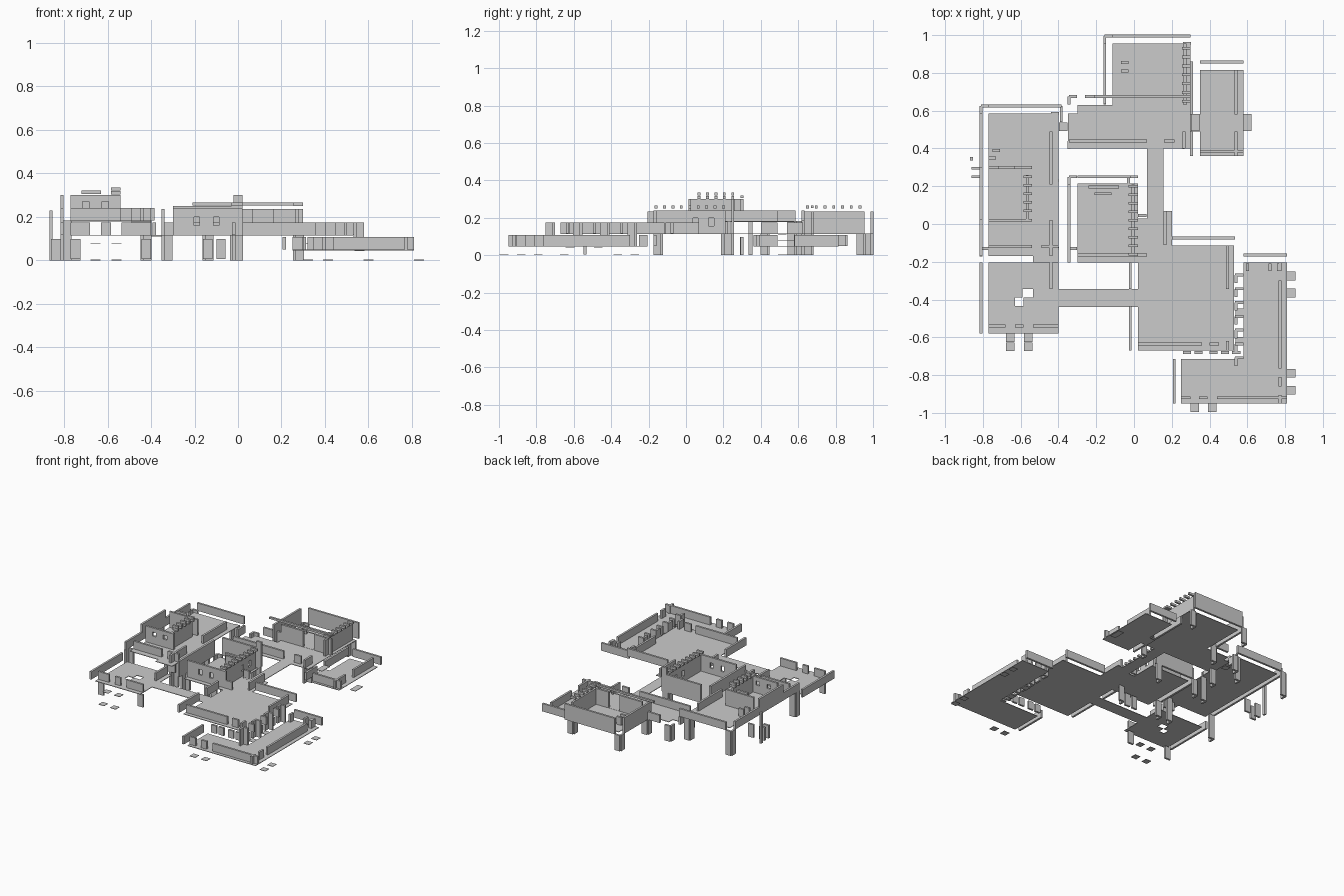
import bpy, bmesh

if "Cube" in bpy.data.objects:
    bpy.data.objects.remove(bpy.data.objects["Cube"])

T = 0.0075                       # half wall thickness
LOW, MID, HIGH = 0.05, 0.117, 0.182   # terrace levels
RAIL = 0.058                     # parapet height


class Part:
    """Collects boxes into one named object."""
    def __init__(self, name):
        self.name, self.bm = name, bmesh.new()

    def box(self, x0, x1, y0, y1, z0, z1):
        v = [self.bm.verts.new((x, y, z)) for z in (z0, z1)
             for x, y in ((x0, y0), (x1, y0), (x1, y1), (x0, y1))]
        for f in ((3, 2, 1, 0), (4, 5, 6, 7), (0, 1, 5, 4),
                  (1, 2, 6, 5), (2, 3, 7, 6), (3, 0, 4, 7)):
            self.bm.faces.new([v[i] for i in f])

    def floor(self, x0, x1, y0, y1, z):
        self.box(x0, x1, y0, y1, z - 0.004, z)

    def along_x(self, y, x0, x1, z0, z1):
        self.box(x0, x1, y - T, y + T, z0, z1)

    def along_y(self, x, y0, y1, z0, z1):
        self.box(x - T, x + T, y0, y1, z0, z1)

    def pierced(self, wall, c, a, b, z0, z1, centres, w, lo, hi):
        """Wall with a row of openings."""
        p = a
        for m in centres:
            wall(c, p, m - w / 2, z0, z1)
            wall(c, m - w / 2, m + w / 2, z0, lo)
            wall(c, m - w / 2, m + w / 2, hi, z1)
            p = m + w / 2
        wall(c, p, b, z0, z1)

    def corner_posts(self, spots, top):
        """L-shaped pairs of narrow support panels."""
        for x, y in spots:
            self.along_x(y, x, x + 0.043, 0, top)
            self.along_y(x, y - 0.043, y, 0, top)

    def beams(self, x0, x1, y0, y1, n, z):
        for i in range(n):
            y = y0 + (y1 - y0) * i / (n - 1)
            self.box(x0, x1, y - T, y + T, z, z + 0.016)

    def done(self):
        me = bpy.data.meshes.new(self.name)
        self.bm.to_mesh(me)
        self.bm.free()
        bpy.context.collection.objects.link(bpy.data.objects.new(self.name, me))


# front left terrace, with two floor hatches
p = Part("front_left_terrace")
p.floor(-.77, -.40, -.58, -.435, MID)
p.floor(-.77, -.63, -.435, -.39, MID)
p.floor(-.585, -.40, -.435, -.39, MID)
p.floor(-.77, -.59, -.39, -.345, MID)
p.floor(-.535, -.40, -.39, -.345, MID)
p.floor(-.77, -.40, -.345, -.205, MID)
p.along_y(-.81, -.58, -.205, MID, MID + RAIL)
p.along_y(-.44, -.345, -.205, MID, MID + RAIL)
for a, b in ((-.77, -.68), (-.63, -.585), (-.535, -.40)):
    p.along_x(-.54, a, b, MID, MID + RAIL)
p.along_x(-.54, -.77, -.725, .005, .097)
p.along_x(-.54, -.445, -.40, .005, .097)
p.done()

# high left terrace
p = Part("high_left_terrace")
p.floor(-.77, -.40, -.17, .585, HIGH)
p.floor(-.535, -.40, -.205, -.17, HIGH)
top = HIGH + RAIL
p.along_y(-.81, -.17, .585, HIGH, top)
p.along_x(.625, -.77, -.385, HIGH, top)
p.along_y(-.44, -.17, .02, HIGH, top)
p.along_y(-.44, .21, .49, HIGH, top)
p.along_x(-.12, -.77, -.54, HIGH, top)
p.along_x(-.12, -.49, -.40, HIGH, top)
p.along_x(-.165, -.49, -.40, MID, HIGH)
p.done()

# upper room on the high terrace
p = Part("upper_room")
p.pierced(p.along_x, .02, -.77, -.54, HIGH, .30, (-.70, -.61), .03, .24, .27)
p.along_x(.30, -.77, -.54, HIGH, .30)
p.along_y(-.565, .02, .26, HIGH, .30)
p.along_y(-.81, .02, .30, HIGH, .30)
for x in (-.75, -.73):
    p.along_x(.39 if x > -.74 else .35, x - .02, x + .02, HIGH, top)
p.beams(-.585, -.54, .07, .25, 5, .32)
p.beams(-.585, -.54, .07, .25, 5, .302)
p.along_x(.30, -.72, -.63, .305, .32)
p.done()

p = Part("high_terrace_supports")
p.corner_posts([(-.81, .625), (-.44, .585), (-.81, -.13), (-.44, -.13),
                (-.44, .23)], HIGH)
p.along_y(-.86, .335, .355, 0, .23)
for y in (.25, .295):
    p.along_x(y, -.86, -.815, 0, .097)
p.along_x(.30, -.77, -.725, 0, .097)
p.done()

# central house
p = Part("central_house")
p.floor(-.30, .07, -.205, .03, MID)
p.floor(-.30, .02, .03, .215, MID)
p.along_y(-.345, -.205, .21, MID, .235)
p.along_x(.25, -.30, .02, MID, .25)
p.pierced(p.along_y, -.005, -.17, .21, MID, .24, (.05, .135), .027, .155, .20)
p.pierced(p.along_x, -.165, -.30, .02, MID, .24, (-.19, -.10), .027, .16, .20)
p.along_x(-.165, .02, .07, MID, MID + RAIL)
p.along_x(.195, -.24, -.08, MID, MID + RAIL)
p.along_x(.16, -.21, -.12, MID, MID + RAIL)
p.beams(-.03, .02, -.16, .20, 9, .25)
p.along_x(.25, -.02, .02, .25, .30)
p.done()

p = Part("central_house_supports")
p.corner_posts([(-.345, .25), (-.345, -.13), (-.03, .25), (-.02, -.13)], MID)
for a in (-.16, -.10):
    p.along_x(-.165, a, a + .043, .005, .097)
p.done()

# walkways
p = Part("walkways")
p.floor(.07, .157, -.12, .40, MID)
p.floor(.157, .20, -.12, .07, MID)
p.floor(-.40, .02, -.44, -.345, MID)
p.along_y(.165, -.11, .07, MID, MID + RAIL)
p.along_x(.045, .02, .065, MID, MID + RAIL)
p.done()

# main front terrace
p = Part("main_terrace")
top = MID + RAIL
p.floor(.02, .53, -.67, -.115, MID)
p.floor(.02, .07, -.205, -.11, MID)
p.along_y(-.02, -.67, -.435, MID, top)
p.along_y(-.02, -.345, -.205, MID, top)
p.along_x(-.075, .20, .535, MID, top)
p.along_y(.495, -.345, -.115, MID, top)
p.along_x(-.635, .02, .36, MID, top)
p.along_x(-.635, .40, .45, MID, top)
p.along_y(.495, -.67, -.62, MID, top)
for i in range(7):
    y = -.27 - .073 * i
    p.along_x(y, .535, .58, MID if i % 2 else LOW, top)
    p.along_y(.54, y - .043, y, LOW, LOW + RAIL if i % 2 else top)
p.done()

# low front right terrace, L-shaped
p = Part("low_front_terrace")
top = LOW + RAIL
p.floor(.58, .81, -.95, -.205, LOW)
p.floor(.25, .58, -.95, -.715, LOW)
p.along_x(-.165, .58, .81, LOW, top)
p.along_y(.213, -.95, -.715, LOW, top)
for a, b in ((-.25, -.205), (-.345, -.30), (-.65, -.345), (-.765, -.65),
             (-.86, -.81), (-.95, -.905)):
    p.along_y(.773, a, b, LOW, top)
for a, b in ((.25, .30), (.345, .39), (.44, .72), (.72, .81)):
    p.along_x(-.92, a, b, LOW, top)
for x in (.26, .32, .40, .46, .52):
    p.along_x(-.68, x, x + .043, LOW, top)
for x in (.60, .72, .765):
    p.along_y(x, -.25, -.21, LOW, top)
p.done()

# back terrace
p = Part("back_terrace")
p.floor(-.35, .30, .40, .585, MID)
p.floor(-.30, .30, .585, .63, MID)
p.floor(-.115, .30, .63, .955, MID)
top = MID + RAIL
p.along_x(.44, -.345, .07, MID, top)
p.along_x(.44, .16, .215, MID, top)
p.along_y(.265, .40, .49, MID, top)
p.along_y(-.385, .54, .625, MID, top)
p.along_x(.675, -.26, -.115, MID, top)
p.along_y(.305, .36, .49, LOW, LOW + RAIL)
p.done()

# back house
p = Part("back_house")
p.pierced(p.along_x, .675, -.115, .30, MID, .235, (.115,), .09, .118, .235)
p.along_x(.995, -.115, .30, MID, .235)
p.along_y(-.155, .635, .955, MID, .235)
p.along_y(.27, .63, .955, MID, .235)
p.beams(.255, .30, .65, .93, 7, .25)
p.along_x(.675, -.21, .30, .252, .266)
for y in (.81, .855):
    p.along_x(y, -.07, -.03, MID, top)
p.done()

p = Part("back_supports")
p.corner_posts([(-.155, .995), (.26, .955), (-.345, .675), (.26, .44),
                (-.155, .675), (-.345, .44)], MID)
p.done()

# low back right terrace
p = Part("low_back_terrace")
p.floor(.35, .58, .36, .815, LOW)
p.floor(.30, .35, .49, .58, LOW)
p.along_x(.857, .35, .58, LOW, LOW + RAIL)
p.along_x(.385, .35, .58, LOW, LOW + RAIL)
p.along_y(.54, .36, .49, LOW, LOW + RAIL)
p.along_y(.54, .58, .815, LOW, LOW + RAIL)
p.along_y(.305, .58, .86, LOW, LOW + RAIL)
p.done()

# step slabs around the terraces
p = Part("step_slabs")
def slab(x, y, z):
    p.box(x - .023, x + .023, y - .023, y + .023, z, z + .003)
for x in (-.655, -.56):
    slab(x, -.603, .075)
    slab(x, -.65, 0)
for x in (.322, .415):
    slab(x, -.973, 0)
for y in (-.275, -.365, -.79, -.88):
    slab(.833, y, 0)
for y in (.515, .56):
    slab(.60, y, 0)
    slab(.325, y, .075)
slab(-.375, .515, .11)
for y in (-.47, -.62):
    slab(.56, y, .042)
p.done()
